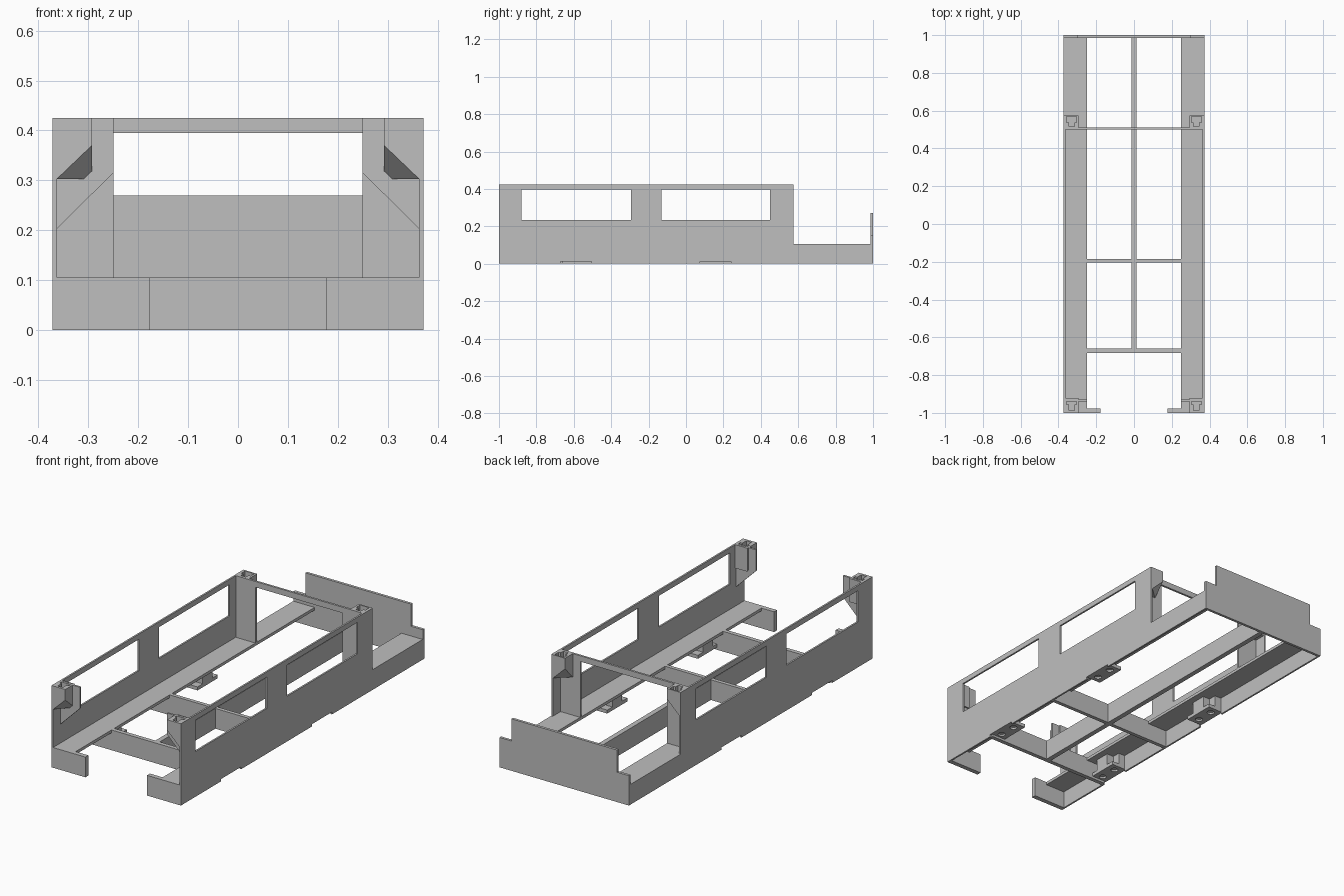
import bpy, bmesh

if "Cube" in bpy.data.objects:
    bpy.data.objects.remove(bpy.data.objects["Cube"])

gray = bpy.data.materials.new("plain gray")
gray.diffuse_color = (0.52, 0.52, 0.52, 1)
gray.use_nodes = True
gray.node_tree.nodes["Principled BSDF"].inputs["Base Color"].default_value = gray.diffuse_color


def mesh_object(name, bm):
    bmesh.ops.recalc_face_normals(bm, faces=bm.faces[:])
    me = bpy.data.meshes.new(name)
    bm.to_mesh(me)
    bm.free()
    me.materials.append(gray)
    ob = bpy.data.objects.new(name, me)
    bpy.context.collection.objects.link(ob)
    return ob


def add_hull(bm, pts):
    """Closed convex solid from its corners."""
    vs = [bm.verts.new(p) for p in pts]
    bmesh.ops.convex_hull(bm, input=vs)


def box_points(x0, x1, y0, y1, z0, z1):
    return [(x, y, z) for x in (x0, x1) for y in (y0, y1) for z in (z0, z1)]


def boxes(name, *dims):
    bm = bmesh.new()
    for d in dims:
        add_hull(bm, box_points(*d))
    return mesh_object(name, bm)


def prism(name, profile, axis, a, b):
    """Extrude a 2D profile along x (profile y,z) or along y (profile x,z)."""
    bm = bmesh.new()
    put = (lambda p, t: (t, p[0], p[1])) if axis == "x" else (lambda p, t: (p[0], t, p[1]))
    face = bm.faces.new([bm.verts.new(put(p, a)) for p in profile])
    new = bmesh.ops.extrude_face_region(bm, geom=[face])["geom"]
    move = (b - a, 0, 0) if axis == "x" else (0, b - a, 0)
    bmesh.ops.translate(bm, vec=move, verts=[g for g in new if isinstance(g, bmesh.types.BMVert)])
    return mesh_object(name, bm)


def cut(ob, cutter):
    mod = ob.modifiers.new("cut", "BOOLEAN")
    mod.operation = "DIFFERENCE"
    mod.solver = "EXACT"
    mod.object = cutter
    cutter.hide_render = True
    cutter.hide_viewport = True


def mirror(ob):
    ob.modifiers.new("mirror", "MIRROR")


W, WI, IN = 0.372, 0.363, 0.25      # outer wall, wall inside, shelf inner edge
SHELF, TOP = 0.105, 0.425
PADS = (-0.67, 0.075)               # front ends of the mounting pads
PL = 0.165

# Side walls with windows and pad notches
wall = prism("side_wall", [(-1, 0), (1, 0), (1, SHELF), (0.575, SHELF), (0.575, TOP), (-1, TOP)],
             "x", WI, W)
cut(wall, boxes("wall_cutter",
                (0.3, 0.45, -0.88, -0.295, 0.235, 0.398),
                (0.3, 0.45, -0.13, 0.45, 0.235, 0.398),
                *[(0.3, 0.45, y, y + PL, -0.05, 0.012) for y in PADS]))
mirror(wall)

# Shelves along the sides
mirror(boxes("side_shelf", (IN, WI, -1, 0.985, 0.09, SHELF)))

# Front end plates
mirror(boxes("front_plate", (0.177, WI, -1, -0.976, 0, SHELF)))

# Floor frame
boxes("cross_beams", (-WI, WI, -0.682, -0.66, 0, SHELF), (-WI, WI, -0.205, -0.185, 0, SHELF))
boxes("center_beam", (-0.013, 0.013, -0.66, 0.985, 0, SHELF))

# Rear panel with stepped corners
prism("rear_panel", [(-W, 0), (W, 0), (W, 0.155), (0.303, 0.155), (0.303, 0.27),
                     (-0.303, 0.27), (-0.303, 0.155), (-W, 0.155)], "y", 0.986, 1)

# Rear portal frame
prism("portal_frame", [(-WI, SHELF), (-IN, SHELF), (-IN, 0.395), (IN, 0.395), (IN, SHELF),
                       (WI, SHELF), (WI, TOP), (-WI, TOP)], "y", 0.5, 0.511)

# Front corner gussets
mirror(prism("corner_gusset", [(IN, 0.315), (WI, 0.203), (WI, TOP), (IN, TOP)], "y", -0.94, -0.93))


# Corner sockets with sloped undersides and T-shaped slots
def socket(name, y_free, y_back, slot):
    bm = bmesh.new()
    add_hull(bm, [(x, y, TOP) for x in (0.293, WI) for y in (y_free, y_back)] +
             [(0.293, y_free, 0.37), (WI, y_free, 0.303), (0.293, y_back, 0.303), (WI, y_back, 0.303)])
    ob = mesh_object(name, bm)
    y0, y1, y2 = slot
    t_slot = [(0.316, y0), (0.345, y0), (0.345, y1), (0.357, y1),
              (0.357, y2), (0.304, y2), (0.304, y1), (0.316, y1)]
    bm = bmesh.new()
    face = bm.faces.new([bm.verts.new((x, y, 0.385)) for x, y in t_slot])
    new = bmesh.ops.extrude_face_region(bm, geom=[face])["geom"]
    bmesh.ops.translate(bm, vec=(0, 0, 0.1), verts=[g for g in new if isinstance(g, bmesh.types.BMVert)])
    cut(ob, mesh_object(name + "_cutter", bm))
    mirror(ob)


socket("front_socket", -1, -0.922, (-0.988, -0.955, -0.928))
socket("rear_socket", 0.575, 0.511, (0.515, 0.537, 0.568))

# Mounting blocks below the shelves, with two bolt holes each
for i, y in enumerate(PADS):
    m = y + PL / 2
    block = boxes("mounting_pad", (0.285, W, y, y + PL, 0.012, 0.03))
    bm = bmesh.new()
    for s in (-0.045, 0.045):
        r = bmesh.ops.create_cone(bm, cap_ends=True, segments=20, radius1=0.018, radius2=0.018, depth=0.02)
        bmesh.ops.translate(bm, vec=(0.328, m + s, 0.012), verts=r["verts"])
    cut(block, mesh_object("bolt_cutter", bm))
    mirror(block)
    mirror(boxes("mounting_block", (0.325, WI, y, y + PL, 0.03, 0.09),
                 (0.285, 0.325, m - 0.04, m + 0.04, 0.03, 0.09)))
